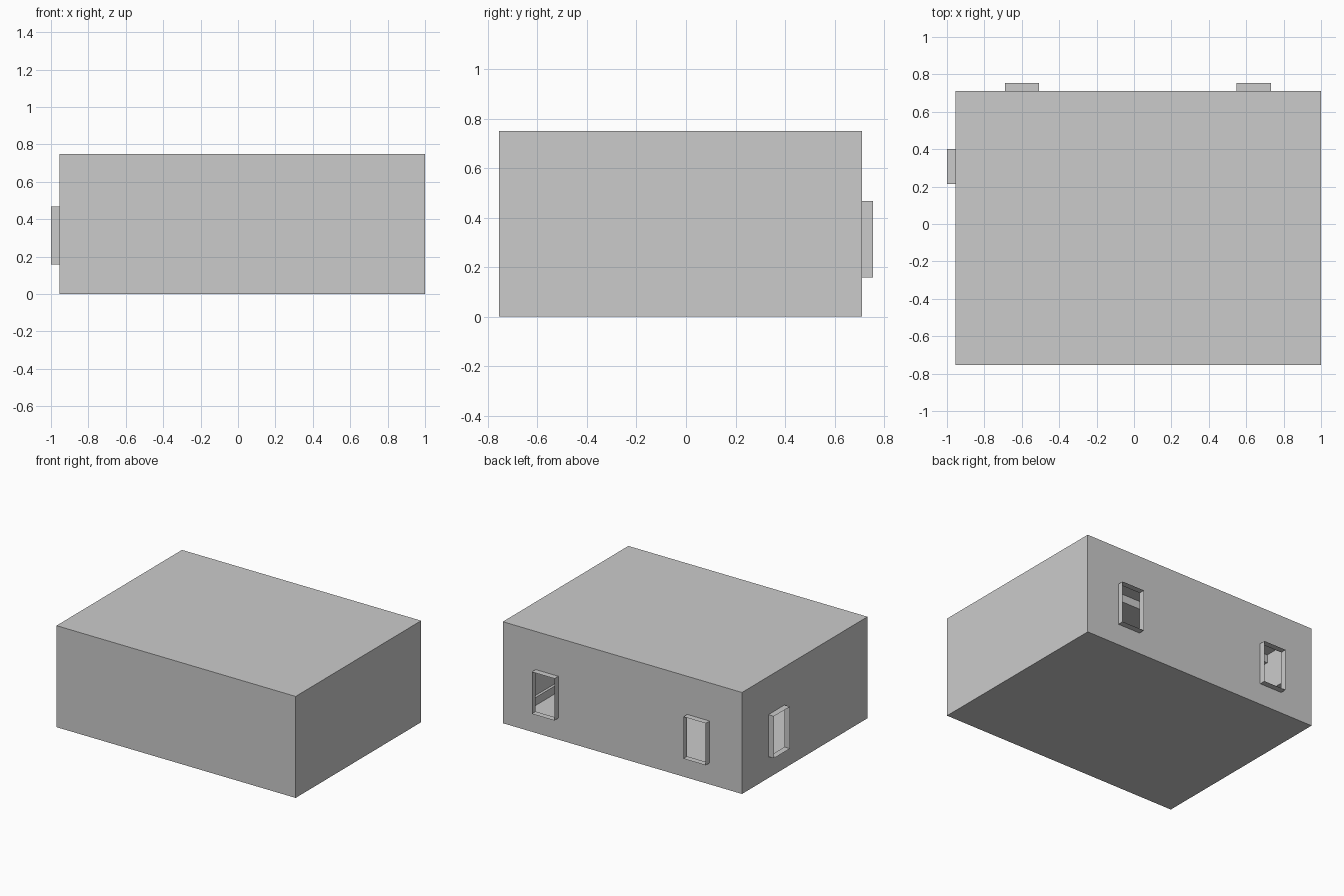
import bpy, bmesh
from mathutils import Vector

if "Cube" in bpy.data.objects:
    bpy.data.objects.remove(bpy.data.objects["Cube"])

X0, X1, Y0, Y1, H = -0.955, 1.0, -0.755, 0.71, 0.75
SILL, HEAD, DEPTH = 0.158, 0.468, 0.045
BACK_WINDOWS = [(-0.69, -0.507), (0.547, 0.732)]
LEFT_WINDOW = (0.215, 0.402)


def finish(bm, name):
    me = bpy.data.meshes.new(name)
    bm.to_mesh(me)
    bm.free()
    ob = bpy.data.objects.new(name, me)
    bpy.context.collection.objects.link(ob)
    return ob


def box(name, lo, hi):
    bm = bmesh.new()
    bmesh.ops.create_cube(bm, size=1)
    lo, hi = Vector(lo), Vector(hi)
    for v in bm.verts:
        v.co = (lo + hi) / 2 + v.co * (hi - lo)
    return bm


# Room shell: thin-walled box, sliced along the window edges
bm = box("room", (X0, Y0, 0), (X1, Y1, H))
cuts = [(2, SILL), (2, HEAD)] + [(1, y) for y in LEFT_WINDOW]
cuts += [(0, x) for pair in BACK_WINDOWS for x in pair]
for axis, value in cuts:
    co, no = Vector(), Vector()
    co[axis], no[axis] = value, 1
    bmesh.ops.bisect_plane(bm, geom=bm.verts[:] + bm.edges[:] + bm.faces[:],
                           plane_co=co, plane_no=no)


# Window sleeves: push each opening outward and remove its cap
def open_window(axis, wall, out, along, span):
    for f in bm.faces[:]:
        c = f.calc_center_median()
        if (abs(c[axis] - wall) < 1e-4 and SILL < c.z < HEAD
                and span[0] < c[along] < span[1]):
            cap = bmesh.ops.extrude_discrete_faces(bm, faces=[f])["faces"]
            offset = Vector()
            offset[axis] = out
            bmesh.ops.translate(bm, verts=cap[0].verts[:], vec=offset)
            bmesh.ops.delete(bm, geom=cap, context='FACES')
            return


for span in BACK_WINDOWS:
    open_window(1, Y1, DEPTH, 0, span)
open_window(0, X0, -DEPTH, 1, LEFT_WINDOW)
finish(bm, "room_shell")

# Lowered ceiling beam glimpsed through the back windows
finish(box("beam", (X0, -0.29, H - 0.06), (X1, 0.25, H - 0.001)), "ceiling_beam")

# Skirting along the right wall
finish(box("skirting", (X1 - 0.02, Y0, 0.001), (X1 - 0.001, Y1, 0.06)), "skirting")
